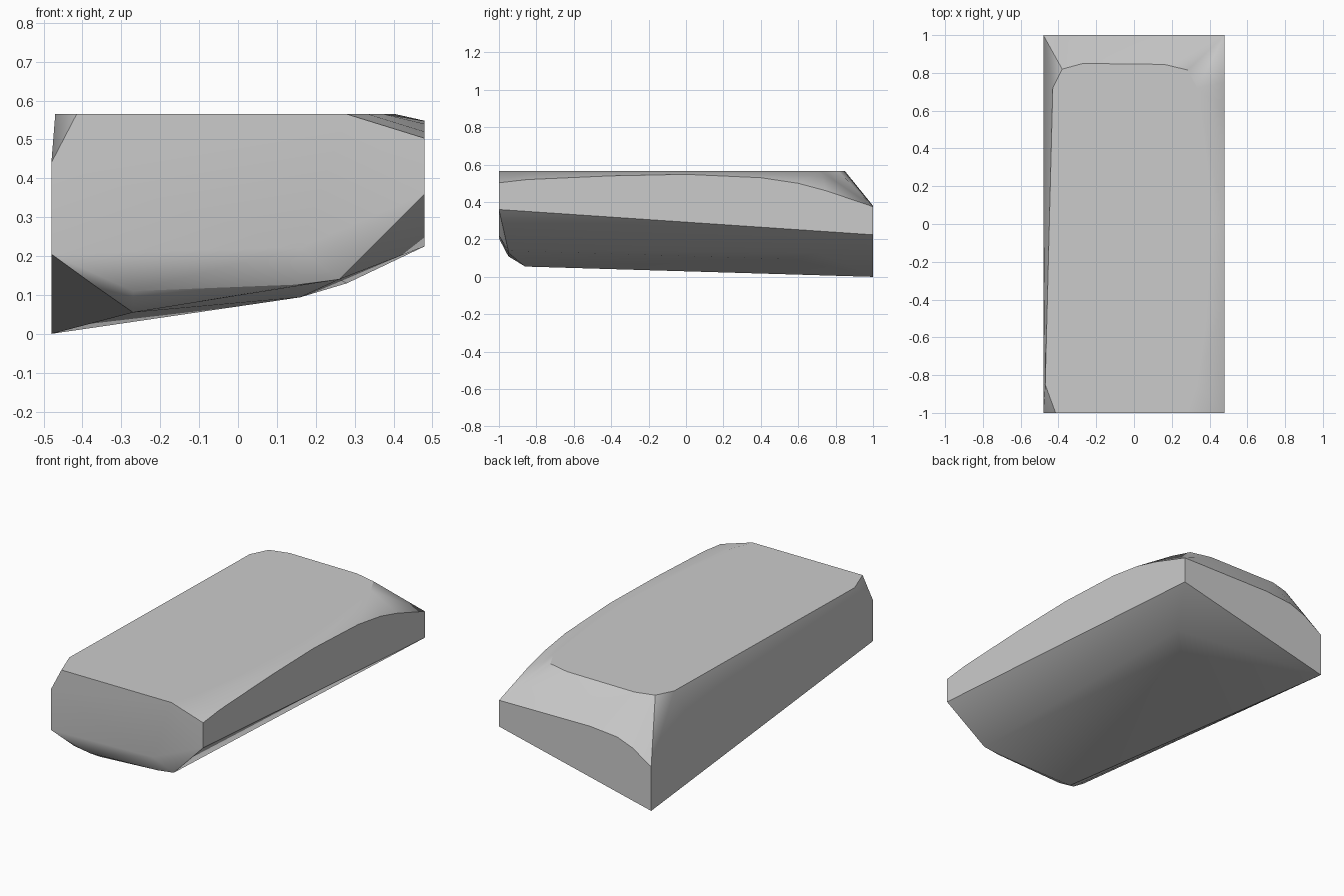
import bpy, bmesh, math

if "Cube" in bpy.data.objects:
    bpy.data.objects.remove(bpy.data.objects["Cube"])

W, L, H = 0.48, 1.0, 0.565
points = []

# Flat top outline (x, y)
points += [(x, y, H) for x, y in [
    (-0.415, -L), (-0.47, -0.85), (-0.43, 0.72), (-0.38, 0.82), (-0.27, 0.85),
    (0.16, 0.845), (0.285, 0.815), (0.335, 0.72), (0.385, 0.3), (0.405, 0.0),
    (0.375, -0.55), (0.335, -0.85), (0.28, -L)]]

# Right wall: curved upper edge and straight lower edge (y, z)
points += [(W, y, z) for y, z in [
    (-L, 0.503), (-0.85, 0.52), (-0.4, 0.54), (0, 0.548), (0.4, 0.53),
    (0.6, 0.50), (0.75, 0.46), (L, 0.375), (L, 0.225), (-L, 0.36)]]

# Left wall (y, z)
points += [(-W, y, z) for y, z in [
    (-L, 0.44), (-0.85, 0.45), (0.2, 0.425), (0.63, 0.365), (L, 0.25),
    (L, 0.0), (-L, 0.205)]]

# Rear wall upper edge (x, z)
points += [(x, L, z) for x, z in [(-0.365, 0.327), (-0.265, 0.365), (-0.095, 0.38)]]

# Rounded underside
points += [
    (0.16, -L, 0.222),
    (-0.37, -0.95, 0.125), (-0.27, -0.95, 0.11), (0.16, -0.95, 0.127), (0.26, -0.95, 0.14),
    (-0.27, -0.86, 0.055), (0.16, 0.58, 0.094), (0.28, 0.70, 0.13)]

# Wrap the profiles in a faceted convex shell
bm = bmesh.new()
for p in points:
    bm.verts.new(p)
hull = bmesh.ops.convex_hull(bm, input=bm.verts[:])
loose = {v for v in hull["geom_interior"] + hull["geom_unused"]
         if isinstance(v, bmesh.types.BMVert)}
bmesh.ops.delete(bm, geom=list(loose), context='VERTS')
bmesh.ops.dissolve_limit(bm, angle_limit=math.radians(0.5),
                         verts=bm.verts[:], edges=bm.edges[:])
bmesh.ops.recalc_face_normals(bm, faces=bm.faces[:])
mesh = bpy.data.meshes.new("chamfered_block")
bm.to_mesh(mesh)
bm.free()

block = bpy.data.objects.new("chamfered_block", mesh)
bpy.context.collection.objects.link(block)
bpy.context.view_layer.objects.active = block
block.select_set(True)
bpy.ops.object.shade_smooth_by_angle(angle=math.radians(30))
weighted = block.modifiers.new("even_shading", 'WEIGHTED_NORMAL')
weighted.keep_sharp = True
